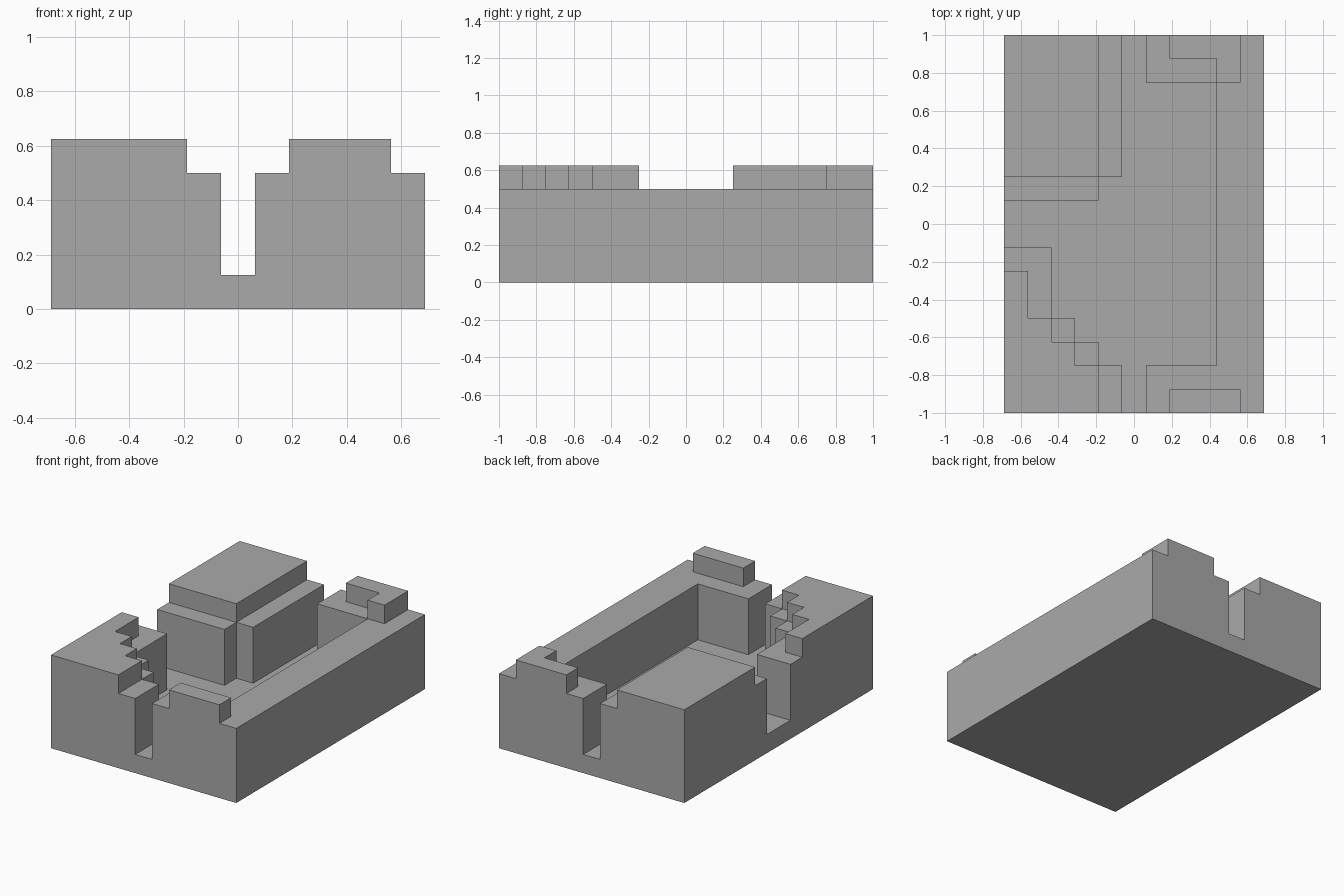
import bpy
import bmesh

default_cube = bpy.data.objects.get("Cube")
if default_cube:
    bpy.data.objects.remove(default_cube, do_unlink=True)

U = 0.125                       # grid module
HALF_W, HALF_L = 5.5, 8         # footprint in modules
FLOOR, WALL, TOP = 1, 4, 5      # levels in modules

stone = bpy.data.materials.new("plain grey")
stone.use_nodes = True
grey = (0.4, 0.4, 0.4, 1)
stone.diffuse_color = grey
stone.node_tree.nodes["Principled BSDF"].inputs["Base Color"].default_value = grey


def prism(name, outline, low, high):
    """Extrude a plan outline, given in modules, between two levels."""
    bm = bmesh.new()
    base = bm.faces.new([bm.verts.new((x * U, y * U, low * U)) for x, y in outline])
    grown = bmesh.ops.extrude_face_region(bm, geom=[base], use_keep_orig=True)
    top = [v for v in grown["geom"] if isinstance(v, bmesh.types.BMVert)]
    bmesh.ops.translate(bm, verts=top, vec=(0, 0, (high - low) * U))
    bmesh.ops.recalc_face_normals(bm, faces=bm.faces)
    mesh = bpy.data.meshes.new(name)
    bm.to_mesh(mesh)
    bm.free()
    mesh.materials.append(stone)
    obj = bpy.data.objects.new(name, mesh)
    bpy.context.collection.objects.link(obj)


def rect(x0, x1, y0, y1):
    return [(x0, y0), (x1, y0), (x1, y1), (x0, y1)]


def stairs(steps):
    """Stepped plan in the front corner; each step is (right edge, back edge)."""
    outline = [(-HALF_W, -HALF_L), (steps[-1][0], -HALF_L)]
    for i in reversed(range(len(steps))):
        x, y = steps[i]
        outline.append((x, y))
        outline.append((steps[i - 1][0] if i else -HALF_W, y))
    return outline


# Floor slab
prism("floor", rect(-HALF_W, HALF_W, -HALF_L, HALF_L), 0, FLOOR)

# Side wall with returns at both ends
prism("side_wall", [(0.5, -8), (HALF_W, -8), (HALF_W, 8), (0.5, 8),
                    (0.5, 6), (3.5, 6), (3.5, -6), (0.5, -6)], FLOOR, WALL)
prism("front_ledge", rect(1.5, 4.5, -8, -7), WALL, TOP)
prism("back_ledge", [(1.5, 7), (3.5, 7), (3.5, 6), (4.5, 6), (4.5, 8), (1.5, 8)],
      WALL, TOP)

# Back block with a notched corner and a raised cap
prism("back_block", [(-HALF_W, 1), (-1.5, 1), (-1.5, 2), (-0.5, 2),
                     (-0.5, 8), (-HALF_W, 8)], FLOOR, WALL)
prism("back_block_cap", rect(-HALF_W, -1.5, 2, 8), WALL, TOP)

# Front block with a stepped edge, its cap set back by one module
edge = [(-3.5, -1), (-2.5, -4), (-1.5, -5), (-0.5, -6)]
prism("front_block", stairs(edge), FLOOR, WALL)
prism("front_block_cap", stairs([(x - 1, y - (1 if i == 0 else 0))
      for i, (x, y) in enumerate(edge)]), WALL, TOP)
